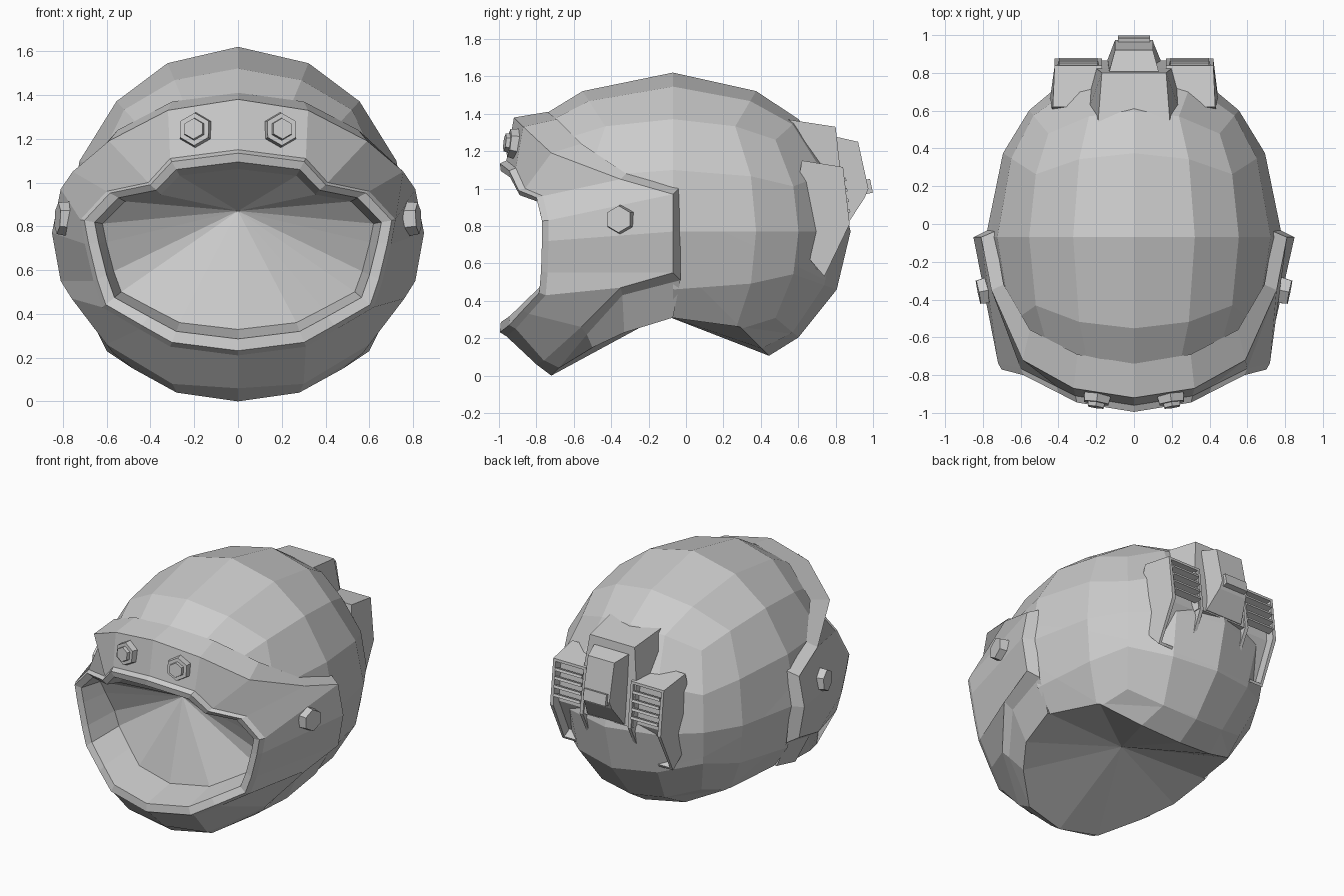
import bpy, bmesh, math
from mathutils import Vector, Matrix

if "Cube" in bpy.data.objects:
    bpy.data.objects.remove(bpy.data.objects["Cube"])


def finish(name, bm):
    bmesh.ops.remove_doubles(bm, verts=bm.verts, dist=0.0005)
    bmesh.ops.recalc_face_normals(bm, faces=bm.faces)
    me = bpy.data.meshes.new(name)
    bm.to_mesh(me)
    bm.free()
    ob = bpy.data.objects.new(name, me)
    bpy.context.collection.objects.link(ob)
    return ob


def poly(bm, pts):
    return bm.faces.new([bm.verts.new(p) for p in pts])


def mirrored(half):
    return half + [(-x, y, z) for x, y, z in half[-2:0:-1]]


def band(bm, a, b):
    for i in range(len(a)):
        j = (i + 1) % len(a)
        poly(bm, (a[i], a[j], b[j], b[i]))


# Rounded shell: a faceted cube-sphere stretched to an egg
bm = bmesh.new()
bmesh.ops.create_cube(bm, size=2)
bmesh.ops.subdivide_edges(bm, edges=bm.edges[:], cuts=3, use_grid_fill=True)
for v in bm.verts:
    mid = (0.45, 0.53, 0.42)
    d = Vector([math.copysign(m, c) if 0.4 < abs(c) < 0.6 else c
                for c, m in zip(v.co, mid)]).normalized()
    v.co = (d.x * 0.785, -0.07 + d.y * (0.95 if d.y > 0 else 1.03),
            0.77 + d.z * (0.85 if d.z > 0 else 0.80))


def above(p, a, b):
    """Height of p over the side-view line a-b."""
    return p.z - (a[1] + (p.y - a[0]) * (b[1] - a[1]) / (b[0] - a[0]))


LINES = {'brow': ((-0.93, 1.31), (-0.07, 0.9)),
         'neck': ((-0.08, 0.31), (0.29, 0.26)),
         'nape': ((0.29, 0.26), (0.44, 0.11))}
for a, b in LINES.values():
    n = Vector((0, a[1] - b[1], b[0] - a[0])).normalized()
    bmesh.ops.bisect_plane(bm, geom=bm.verts[:] + bm.edges[:] + bm.faces[:],
                           plane_co=(0, a[0], a[1]), plane_no=n)
gone = []
for f in bm.faces:
    c = f.calc_center_median()
    front = c.y < -0.08 and above(c, *LINES['brow']) < 0
    under = above(c, *LINES['neck']) < 0 and above(c, *LINES['nape']) < 0
    if front or under:
        gone.append(f)
bmesh.ops.delete(bm, geom=gone, context='FACES')

# Underside closing: shallow fan from the neck rim
neck = Vector((0, -0.12, 0.325))
rim = [[v.co.copy() for v in e.verts] for e in bm.edges if e.is_boundary]
for a, b in rim:
    if max(a.z, b.z) < 0.36 and min(a.y, b.y) > -0.085:
        poly(bm, (a, b, neck))
finish("shell", bm)

# Raised face plate: loops from its sunk edge to the visor opening
sunk = [(0, -.74, 1.41), (.30, -.69, 1.37), (.55, -.56, 1.24), (.69, -.32, 1.08),
        (.74, -.04, 1.0), (.77, -.03, .77), (.74, -.03, .51), (.70, -.34, .43),
        (.57, -.53, .22), (.28, -.68, .04), (0, -.72, 0)]
edge = [(0, -.92, 1.38), (.32, -.87, 1.33), (.59, -.72, 1.19), (.755, -.35, 1.05),
        (.81, -.07, .97), (.85, -.07, .77), (.81, -.07, .55), (.76, -.35, .47),
        (.60, -.56, .26), (.30, -.76, .08), (0, -.80, .06)]
visor = [(0, -.96, 1.15), (.31, -.91, 1.11), (.41, -.86, 1.0), (.60, -.765, .96),
         (.72, -.735, .83), (.70, -.735, .72), (.66, -.74, .55), (.62, -.75, .43),
         (.45, -.84, .33), (.31, -.91, .25), (0, -.96, .21)]


def shrink(pts, sx, sz, dy):
    return [(x * sx, y + dy, 0.75 + (z - 0.75) * sz) for x, y, z in pts]


# the innermost loop runs deeper below than at the brow
deep = [(x, y + min(.17, max(0, (1.0 - z) * .4)), z) for x, y, z in shrink(visor, .86, .78, .05)]
loops = [sunk, edge, visor, shrink(visor, .975, .96, -.035), shrink(visor, .91, .86, -.03), deep]
loops = [mirrored(h) for h in loops]
bm = bmesh.new()
for a, b in zip(loops, loops[1:]):
    band(bm, a, b)
last = loops[-1]
for i in range(len(last)):
    poly(bm, (last[i], last[(i + 1) % len(last)], (0, -.60, .87)))
finish("face_plate", bm)

# Jaw strip under the plate and its part of the underside
low = [(.64, -.07, .31), (.60, -.33, .23), (.48, -.50, .15), sunk[9]]
bm = bmesh.new()
for s in (1, -1):
    m = lambda p: (p[0] * s, p[1], p[2])
    for i in range(3):
        poly(bm, [m(p) for p in (sunk[6 + i], sunk[7 + i], low[i + 1], low[i])])
        poly(bm, (m(low[i]), m(low[i + 1]), neck))
    poly(bm, (m(sunk[9]), sunk[10], neck))
finish("jaw", bm)


def hexagon(bm, centre, axis, r1, r2, depth):
    rot = Vector(axis).to_track_quat('Z', 'Y').to_matrix().to_4x4()
    bmesh.ops.create_cone(bm, cap_ends=True, segments=6, radius1=r1, radius2=r2, depth=depth,
                          matrix=Matrix.Translation(centre) @ rot)


# Brow and side bolts
for s, side in ((1, "right"), (-1, "left")):
    bm = bmesh.new()
    axis = Vector((s * 0.15, -0.97, 0.12)).normalized()
    base = Vector((s * 0.195, -0.918, 1.24))
    hexagon(bm, base, axis, 0.085, 0.075, 0.06)
    hexagon(bm, base + axis * 0.03, axis, 0.055, 0.048, 0.045)
    finish("brow_bolt_" + side, bm)
    bm = bmesh.new()
    hexagon(bm, (s * 0.795, -0.355, 0.835), (s * 0.98, -0.2, 0.05), 0.08, 0.072, 0.06)
    finish("side_bolt_" + side, bm)


def prism(bm, rows, s=1):
    """Closed side profile; each row is y, z, inner x, outer x."""
    a = [(s * i, y, z) for y, z, i, o in rows]
    b = [(s * o, y, z) for y, z, i, o in rows]
    band(bm, a, b)
    poly(bm, a)
    poly(bm, b)
    bmesh.ops.remove_doubles(bm, verts=bm.verts, dist=0.0005)
    bmesh.ops.recalc_face_normals(bm, faces=bm.faces)


def box(bm, centre, size, tilt=0):
    bmesh.ops.create_cube(bm, size=1, matrix=Matrix.Translation(centre)
                          @ Matrix.Rotation(tilt, 4, 'X') @ Matrix.Diagonal((*size, 1)))


# Rear vents with recessed slats
vent = [(.62, 1.15, .17, .43), (.84, 1.115, .17, .42), (.875, .81, .17, .42),
        (.74, .53, .17, .42), (.55, .75, .17, .46)]
for s, side in ((1, "right"), (-1, "left")):
    bm = bmesh.new()
    prism(bm, vent, s)
    back = [f for f in bm.faces if f.normal.y > 0.9]
    bmesh.ops.inset_region(bm, faces=back, thickness=0.025)
    bmesh.ops.inset_region(bm, faces=back, thickness=0.001, depth=-0.06)
    for i in range(4):
        z = 0.875 + i * 0.056
        box(bm, (s * 0.295, 0.843 - (z - 0.975) * 0.12, z), (0.205, 0.045, 0.018), 0.35)
    finish("rear_vent_" + side, bm)

# Rear hump between the vents, with a centre block and tab
hump = [(.54, 1.37, -.19, .19), (.80, 1.33, -.17, .17), (.825, 1.1, -.20, .20),
        (.865, .81, -.20, .20), (.6, .81, -.20, .20), (.5, 1.2, -.28, .28)]
bm = bmesh.new()
prism(bm, hump)
finish("rear_hump", bm)
block = [(.70, 1.25, -.13, .13), (.81, 1.275, -.13, .13), (.92, 1.25, -.10, .10),
         (.975, 1.0, -.10, .10), (.955, .95, -.105, .105), (.87, .82, -.14, .14),
         (.70, .85, -.14, .14)]
bm = bmesh.new()
prism(bm, block)
finish("rear_block", bm)
bm = bmesh.new()
box(bm, (0, 0.967, 1.01), (0.17, 0.05, 0.075), 0.2)
finish("rear_tab", bm)
